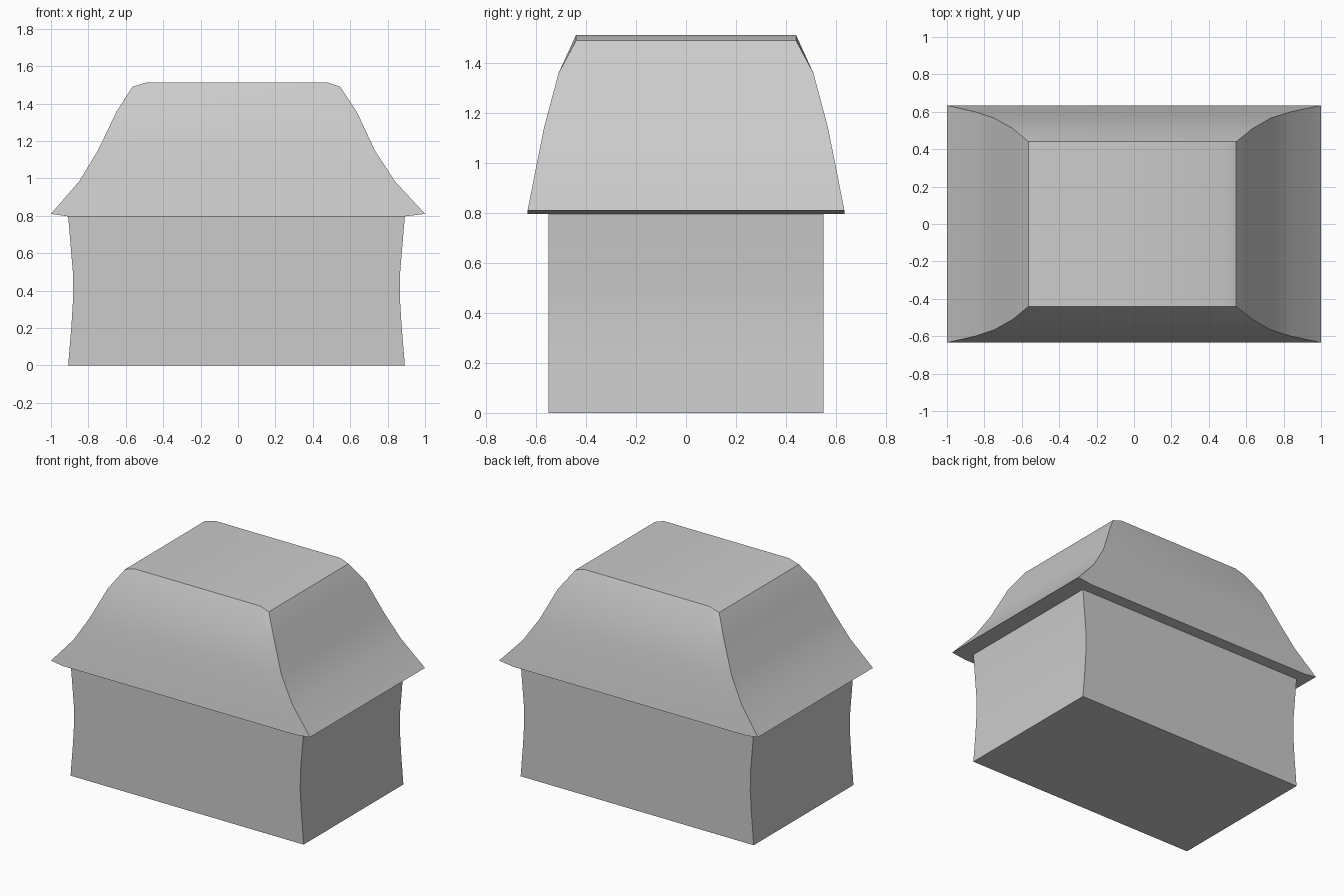
import bpy, bmesh, math

if "Cube" in bpy.data.objects:
    bpy.data.objects.remove(bpy.data.objects["Cube"])


def loft(name, layers):
    """Stack rings of eight points. Layer: (left, right, half_y, z, inner_left, inner_right, inner_z)."""
    bm = bmesh.new()
    rings = []
    for left, right, y, z, in_l, in_r, in_z in layers:
        row = [(left, z), (in_l, in_z), (in_r, in_z), (right, z)]
        pts = [(x, -y, h) for x, h in row] + [(x, y, h) for x, h in reversed(row)]
        rings.append([bm.verts.new(p) for p in pts])
    # walls
    for a, b in zip(rings, rings[1:]):
        for i in range(8):
            j = (i + 1) % 8
            bm.faces.new((a[i], a[j], b[j], b[i]))
    # bottom and top, three strips each
    for ring in (rings[0], rings[-1]):
        for i in range(3):
            bm.faces.new((ring[i], ring[i + 1], ring[6 - i], ring[7 - i]))
    bmesh.ops.recalc_face_normals(bm, faces=bm.faces)
    mesh = bpy.data.meshes.new(name)
    bm.to_mesh(mesh)
    bm.free()
    obj = bpy.data.objects.new(name, mesh)
    bpy.context.collection.objects.link(obj)
    bpy.ops.object.select_all(action='DESELECT')
    bpy.context.view_layer.objects.active = obj
    obj.select_set(True)
    bpy.ops.object.shade_smooth_by_angle(angle=math.radians(30))
    return obj


# body: straight front and back, gently pinched end walls
loft("body", [(-0.008 - w, -0.008 + w, 0.55, z, -0.5, 0.5, z)
              for z, w in [(0, 0.90), (0.22, 0.882), (0.37, 0.873),
                           (0.5, 0.875), (0.797, 0.90)]])

# roof: flared ends, bulging front and back, bevelled flat top
roof = [(-1.0, 1.0, 0.634, 0.81, -0.91, 0.892, 0.797)]
roof += [(l, r, y, z, l * 0.9, r * 0.9, z) for l, r, y, z in [
    (-0.85, 0.84, 0.60, 0.983), (-0.75, 0.733, 0.567, 1.147),
    (-0.648, 0.633, 0.51, 1.36)]]
roof += [(-0.564, 0.546, 0.44, 1.49, -0.488, 0.48, 1.513)]
loft("roof", roof)
